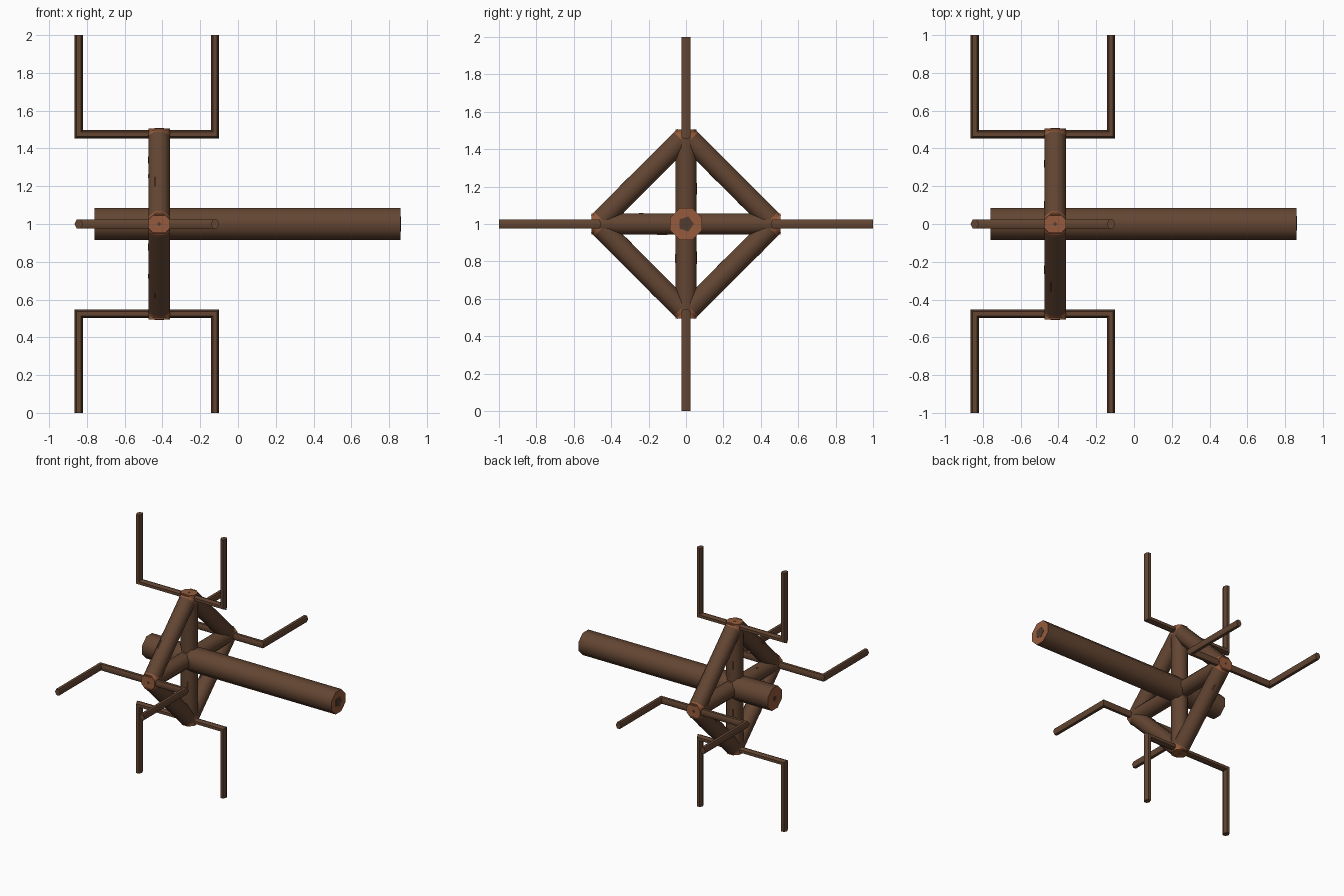
import bpy, bmesh, random
from math import pi, sin, cos, radians
from mathutils import Vector, Matrix

random.seed(4)
cube = bpy.data.objects.get("Cube")
if cube:
    bpy.data.objects.remove(cube, do_unlink=True)


def material(name, rgb):
    m = bpy.data.materials.new(name)
    m.use_nodes = True
    m.diffuse_color = (*rgb, 1)
    m.node_tree.nodes["Principled BSDF"].inputs["Base Color"].default_value = (*rgb, 1)
    return m


iron = material("dark rusted iron", (0.125, 0.060, 0.032))
rust = material("bright rust", (0.30, 0.105, 0.045))
pit = material("worn pit", (0.085, 0.045, 0.030))

HUB_X, CENTRE = -0.417, Vector((0, 0, 1))
BEAM = 0.057 / cos(pi / 8)


def tube(name, path, normal, r_in, r_out, sides, turn=0.0, band=(), caps=0, mats=(iron, rust)):
    """Sweep a polygon along a planar path with mitred corners.
    band lists path segments in the second colour; caps colours the ends."""
    path, n = [Vector(p) for p in path], Vector(normal).normalized()
    bm, rings = bmesh.new(), []
    for i, p in enumerate(path):
        before = (p - path[i - 1]).normalized() if i else None
        after = (path[i + 1] - p).normalized() if i + 1 < len(path) else None
        t = ((before or after) + (after or before)).normalized()
        side = n.cross(t) / t.dot(before or after)
        angles = [turn + 2 * pi * k / sides for k in range(sides)]
        rings.append([bm.verts.new(p + side * r_in * cos(a) + n * r_out * sin(a)) for a in angles])
    for s, (a, b) in enumerate(zip(rings, rings[1:])):
        for k in range(sides):
            j = (k + 1) % sides
            bm.faces.new((a[k], a[j], b[j], b[k])).material_index = int(s in band)
    for ring in (rings[0], rings[-1]):
        bm.faces.new(ring).material_index = caps
    bmesh.ops.recalc_face_normals(bm, faces=bm.faces)
    mesh = bpy.data.meshes.new(name)
    bm.to_mesh(mesh)
    bm.free()
    for m in mats:
        mesh.materials.append(m)
    ob = bpy.data.objects.new(name, mesh)
    bpy.context.collection.objects.link(ob)
    bpy.ops.object.select_all(action="DESELECT")
    ob.select_set(True)
    bpy.context.view_layer.objects.active = ob
    bpy.ops.object.shade_smooth_by_angle(angle=radians(50))
    return ob


def beam(name, a, b, band_length):
    """Eight-sided beam in the wheel plane with rusted ends and chipped edges."""
    d = (b - a).normalized()
    path = [a, a + d * band_length, b - d * band_length, b]
    tube(name, path, (1, 0, 0), BEAM, BEAM, 8, pi / 8, band=(0, 2), caps=1)
    side = Vector((1, 0, 0)).cross(d)
    for k in range(3):
        ang = pi / 8 + random.randrange(8) * pi / 4
        out = side * cos(ang) + Vector((1, 0, 0)) * sin(ang)
        start = a.lerp(b, random.uniform(0.15, 0.8)) + out * (BEAM - 0.004)
        tube(name + "_rust_chip", [start, start + d * random.uniform(0.02, 0.07)],
             out, 0.006, 0.006, 4, mats=(rust,))


# Axle with rusted ends and a worn pit in each
R = 0.085 / cos(pi / 8)
tube("axle", [(-0.76, 0, 1), (0.86, 0, 1)], (0, 0, 1), R, R, 8, pi / 8, caps=1)
for x, size in ((-0.76, 0.02), (0.86, 0.042)):
    tube("axle_end_pit", [(x - 0.002, 0, 1), (x + 0.002, 0, 1)], (0, 0, 1), size, size, 5, mats=(pit,))

# Crossed spokes
hub = CENTRE + Vector((HUB_X, 0, 0))
for name, d in (("cross_spoke", Vector((0, 1, 0))), ("upright_spoke", Vector((0, 0, 1)))):
    beam(name, hub - d * 0.505, hub + d * 0.505, 0.04)

# Diagonal braces and bent prongs, repeated on four sides
for q in range(4):
    turn = Matrix.Rotation(q * pi / 2, 3, "X")
    out, tangent = turn @ Vector((0, 0, 1)), turn @ Vector((0, 1, 0))
    step = (tangent - out).normalized() * 0.01
    beam("diagonal_brace", hub + out * 0.475 + step, hub + tangent * 0.475 - step, 0.025)

    corners = ((-0.843, 1.0), (-0.843, 0.475), (-0.122, 0.475), (-0.122, 1.0))
    tube("bent_prong", [CENTRE + Vector((x, 0, 0)) + out * r for x, r in corners],
         tangent, 0.022, 0.028, 6)
    tip = hub + out * 0.505
    tube("spoke_end_pit", [tip - out * 0.002, tip + out * 0.002], tangent, 0.01, 0.01, 5, mats=(pit,))
